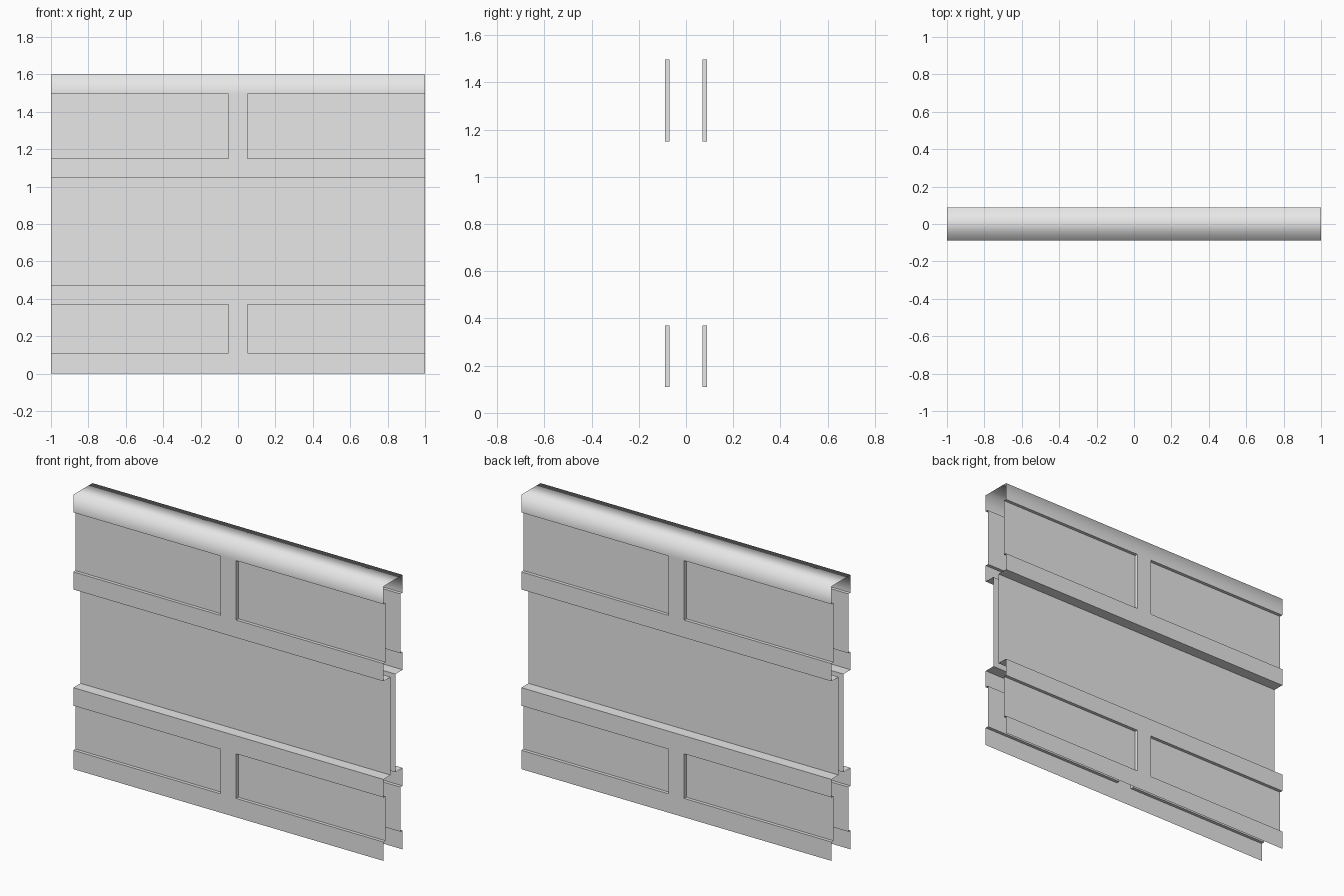
import bpy
import bmesh

cube = bpy.data.objects.get("Cube")
if cube:
    bpy.data.objects.remove(cube, do_unlink=True)

# Main dimensions
TOP = 1.6
OUTER, RECESS, WAIST = 0.088, 0.069, 0.022
XS = [-1, -0.05, 0.05, 1]
# Horizontal bands from the floor up: upper limit and kind
BANDS = [(0.11, "rail"), (0.37, "panels"), (0.475, "rail"), (1.047, "waist"),
         (1.15, "rail"), (1.496, "panels"), (TOP, "rail")]
ZS = [0] + [band[0] for band in BANDS]


def depth(column, row):
    kind = BANDS[row][1]
    if kind == "waist":
        return WAIST
    if kind == "panels" and column != 1:
        return RECESS
    return OUTER


def quad(bm, *points):
    bm.faces.new([bm.verts.new(p) for p in points])


def add_side(bm, s):
    """One pressed sheet: stepped faces plus the ledges between them."""
    for row in range(len(BANDS)):
        z0, z1 = ZS[row], ZS[row + 1]
        for col in range(len(XS) - 1):
            x0, x1 = XS[col], XS[col + 1]
            y = s * depth(col, row)
            quad(bm, (x0, y, z0), (x1, y, z0), (x1, y, z1), (x0, y, z1))
            # Horizontal ledge to the band above
            if row + 1 < len(BANDS):
                y2 = s * depth(col, row + 1)
                if y2 != y:
                    quad(bm, (x0, y, z1), (x1, y, z1), (x1, y2, z1), (x0, y2, z1))
            # Upright edge of a recessed panel
            if col + 2 < len(XS):
                y2 = s * depth(col + 1, row)
                if y2 != y:
                    quad(bm, (x1, y, z0), (x1, y2, z0), (x1, y2, z1), (x1, y, z1))


bm = bmesh.new()
for side in (-1, 1):
    add_side(bm, side)

# Cap joining both sheets; the ends and the bottom stay open
for xa, xb in zip(XS, XS[1:]):
    quad(bm, (xa, -OUTER, TOP), (xb, -OUTER, TOP), (xb, OUTER, TOP), (xa, OUTER, TOP))

bmesh.ops.remove_doubles(bm, verts=bm.verts, dist=0.0005)
bmesh.ops.recalc_face_normals(bm, faces=bm.faces)

# Soft shading over the cap, crisp steps elsewhere
for face in bm.faces:
    face.smooth = True
for edge in bm.edges:
    on_cap = all(v.co.z > TOP - 0.01 for v in edge.verts)
    if not on_cap and len(edge.link_faces) == 2:
        edge.smooth = edge.calc_face_angle(0) < 0.5

mesh = bpy.data.meshes.new("wall_panel")
bm.to_mesh(mesh)
bm.free()

# Plain grey finish
grey = bpy.data.materials.new("light_grey")
grey.use_nodes = True
colour = (0.8, 0.8, 0.8, 1)
grey.diffuse_color = colour
grey.node_tree.nodes["Principled BSDF"].inputs["Base Color"].default_value = colour
mesh.materials.append(grey)

wall = bpy.data.objects.new("wall_panel", mesh)
bpy.context.collection.objects.link(wall)
